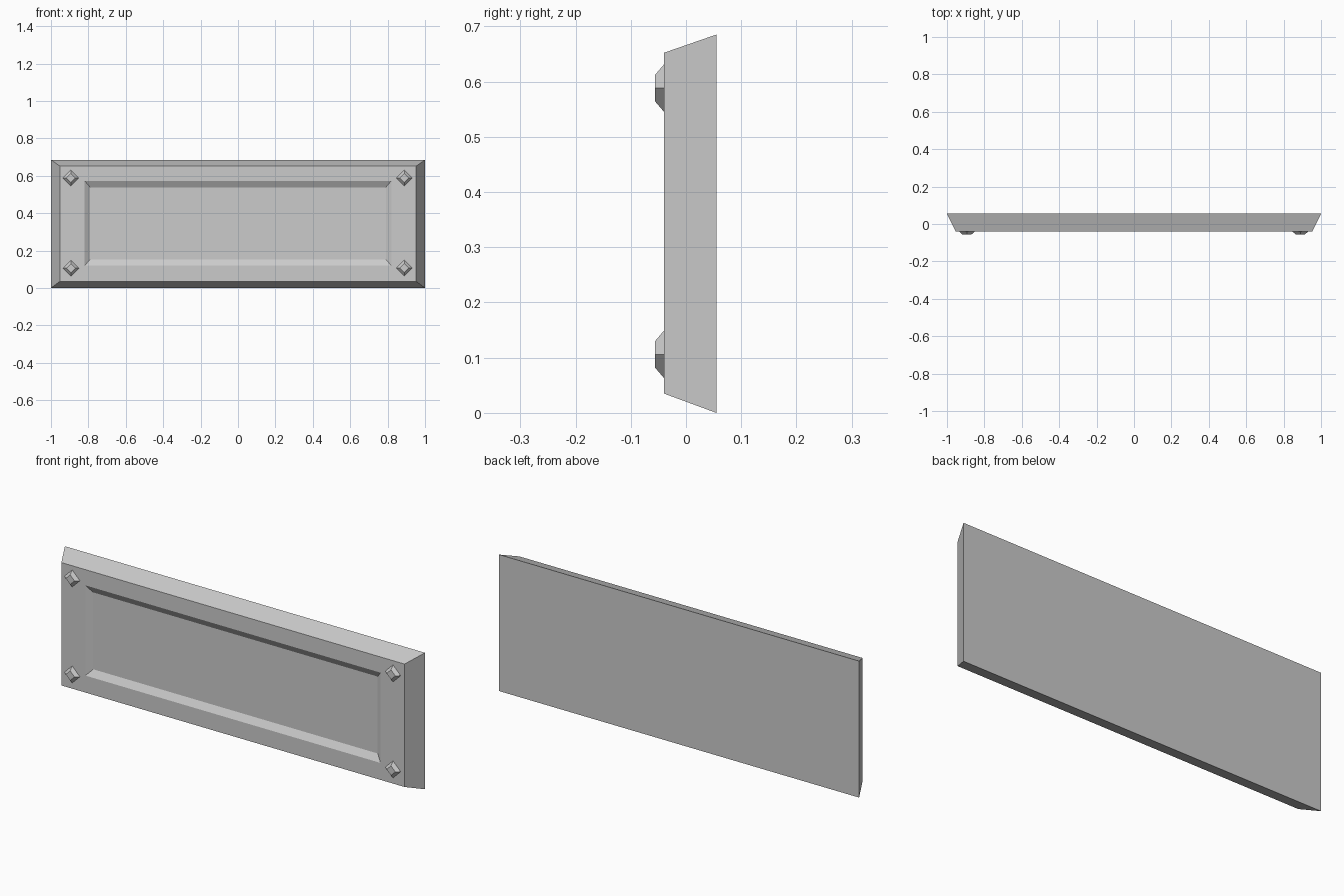
import bpy
import bmesh

cube = bpy.data.objects.get("Cube")
if cube:
    bpy.data.objects.remove(cube, do_unlink=True)

grey = bpy.data.materials.new("plain_grey")
grey.use_nodes = True
colour = (0.6, 0.6, 0.6, 1)
grey.diffuse_color = colour
grey.node_tree.nodes["Principled BSDF"].inputs["Base Color"].default_value = colour


def loft(name, rings):
    """Bridge four-cornered rings in order and cap both ends."""
    bm = bmesh.new()
    loops = [[bm.verts.new(p) for p in ring] for ring in rings]
    for a, b in zip(loops, loops[1:]):
        for i in range(4):
            j = (i + 1) % 4
            bm.faces.new((a[i], a[j], b[j], b[i]))
    bm.faces.new(loops[0])
    bm.faces.new(loops[-1])
    bmesh.ops.recalc_face_normals(bm, faces=bm.faces)
    mesh = bpy.data.meshes.new(name)
    bm.to_mesh(mesh)
    bm.free()
    mesh.materials.append(grey)
    obj = bpy.data.objects.new(name, mesh)
    bpy.context.collection.objects.link(obj)
    return obj


def rectangle(half_width, low, high, y):
    w = half_width
    return [(-w, y, low), (w, y, low), (w, y, high), (-w, y, high)]


def diamond(x, z, radius, y):
    r = radius
    return [(x - r, y, z), (x, y, z - r), (x + r, y, z), (x, y, z + r)]


# Bevelled plate with a sloping recessed panel in its front
loft("plate", [
    rectangle(1.0, 0.0, 0.685, 0.055),
    rectangle(0.953, 0.035, 0.652, -0.04),
    rectangle(0.82, 0.12, 0.573, -0.04),
    rectangle(0.79, 0.152, 0.538, -0.02),
])

# Diamond studs in the four corners
for side, x in (("right", -0.893), ("left", 0.889)):
    for level, z in (("lower", 0.106), ("upper", 0.588)):
        loft(f"{side}_{level}_stud", [
            diamond(x, z, 0.044, -0.039),
            diamond(x, z, 0.024, -0.056),
        ])
